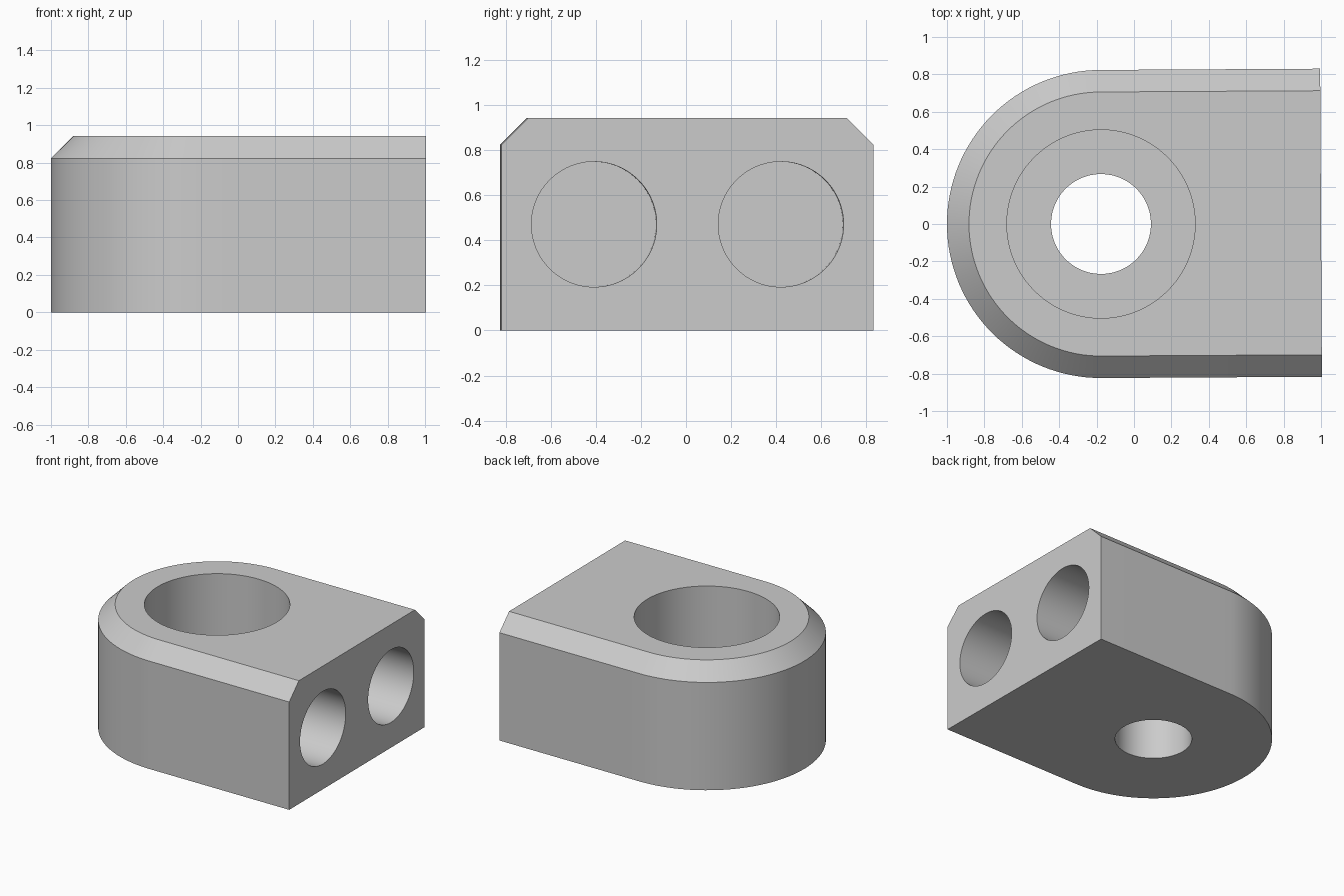
import bpy, bmesh, math
from mathutils import Matrix

if "Cube" in bpy.data.objects:
    bpy.data.objects.remove(bpy.data.objects["Cube"], do_unlink=True)

U = 2 / 17                       # design unit
R, H, CHAMFER = 7 * U, 8 * U, U  # end radius, height, top chamfer
CX = R - 1                       # centre of the rounded end
ARC = 64

grey = bpy.data.materials.new("plain grey")
grey.use_nodes = True
colour = (0.6, 0.6, 0.6, 1)
grey.diffuse_color = colour
grey.node_tree.nodes["Principled BSDF"].inputs["Base Color"].default_value = colour


def make_object(name, bm):
    bmesh.ops.recalc_face_normals(bm, faces=bm.faces)
    mesh = bpy.data.meshes.new(name)
    bm.to_mesh(mesh)
    bm.free()
    mesh.materials.append(grey)
    obj = bpy.data.objects.new(name, mesh)
    bpy.context.collection.objects.link(obj)
    return obj


def outline(bm, r, z):
    """D-shaped ring: square end at +x, half circle at -x."""
    pts = [(1, -r), (1, r)]
    for i in range(ARC + 1):
        a = math.pi / 2 + math.pi * i / ARC
        pts.append((CX + r * math.cos(a), r * math.sin(a)))
    return [bm.verts.new((x, y, z)) for x, y in pts]


def drill(target, radius, start, depth, axis):
    """Cut a round hole from start along axis ('X' inward or 'Z' down)."""
    bm = bmesh.new()
    bmesh.ops.create_cone(bm, cap_ends=True, segments=96, radius1=radius,
                          radius2=radius, depth=depth + U)
    # cutter spans from half its extra length outside to the hole floor
    shift = Matrix.Translation((0, 0, (U - depth) / 2))
    turn = Matrix.Rotation(math.pi / 2, 4, 'Y') if axis == 'X' else Matrix()
    bmesh.ops.transform(bm, matrix=Matrix.Translation(start) @ turn @ shift, verts=bm.verts)
    cutter = make_object("hole_cutter", bm)
    cutter.hide_render = True
    mod = target.modifiers.new("hole", 'BOOLEAN')
    mod.operation, mod.solver, mod.object = 'DIFFERENCE', 'EXACT', cutter
    bpy.context.view_layer.objects.active = target
    bpy.ops.object.modifier_apply(modifier=mod.name)
    bpy.data.objects.remove(cutter, do_unlink=True)


# Block with rounded end and chamfered top rim
bm = bmesh.new()
rings = [outline(bm, R, 0), outline(bm, R, H - CHAMFER), outline(bm, R - CHAMFER, H)]
for low, high in zip(rings, rings[1:]):
    for i in range(len(low)):
        j = (i + 1) % len(low)
        bm.faces.new((low[i], low[j], high[j], high[i]))
bm.faces.new(rings[0][::-1])
bm.faces.new(rings[-1])
# merge the square end into one flat face
end = [f for f in bm.faces if all(abs(v.co.x - 1) < 1e-5 for v in f.verts)]
bmesh.ops.dissolve_faces(bm, faces=end)
block = make_object("mounting_block", bm)

# Screw recess, through hole and two blind sockets in the square end
drill(block, 4.28 * U, (CX, 0, H), 5 * U, 'Z')
drill(block, 2.27 * U, (CX, 0, H), 9 * U, 'Z')
for side in (-1, 1):
    drill(block, 2.36 * U, (1, side * 3.52 * U, H / 2), 5 * U, 'X')

# Slight turn about the screw axis
pivot = Matrix.Translation((CX, 0, 0))
block.data.transform(pivot @ Matrix.Rotation(math.radians(0.33), 4, 'Z') @ pivot.inverted())

bpy.ops.object.select_all(action='DESELECT')
block.select_set(True)
bpy.context.view_layer.objects.active = block
bpy.ops.object.shade_smooth_by_angle(angle=math.radians(30))
